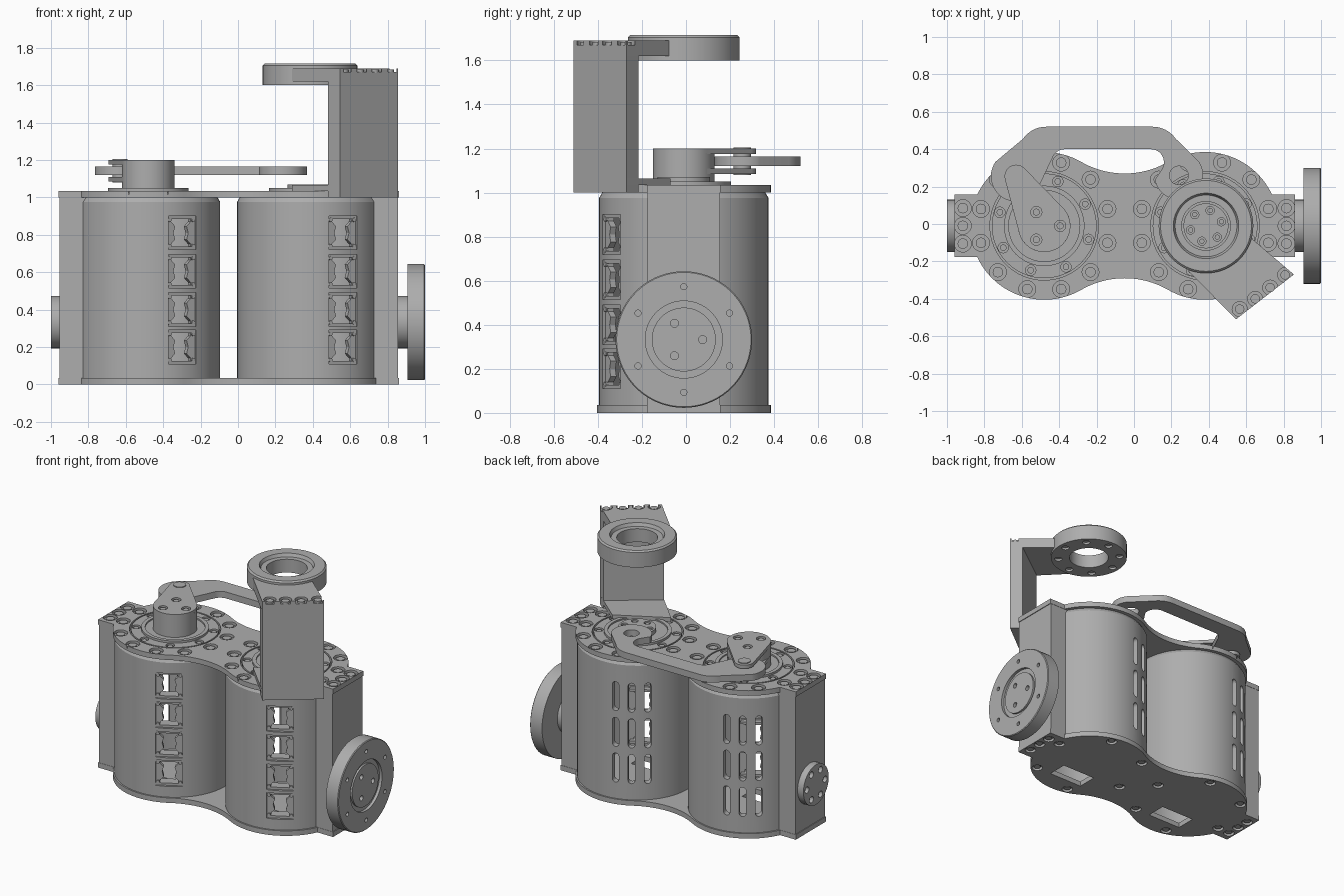
import bpy, bmesh
from math import sin, cos, radians, atan2, degrees
from mathutils import Matrix, Vector

if "Cube" in bpy.data.objects:
    bpy.data.objects.remove(bpy.data.objects["Cube"])

GREY = (0.42, 0.42, 0.42, 1)
mat = bpy.data.materials.new("machined_grey")
mat.use_nodes = True
mat.diffuse_color = GREY
mat.node_tree.nodes["Principled BSDF"].inputs["Base Color"].default_value = GREY

MID, CY, HALF = -0.05, -0.01, 0.43
MOTORS = {"right": MID - HALF, "left": MID + HALF}
PLATE, TOP = 0.035, 1.0
parts = []


# --- helpers ---
def at(x, y, z=0):
    return Matrix.Translation((x, y, z))


def frame(x_axis, y_axis, z_axis, origin):
    m = Matrix((x_axis, y_axis, z_axis)).transposed().to_4x4()
    m.translation = origin
    return m


def arc(center, r, a0, a1, n=16):
    steps = [radians(a0 + (a1 - a0) * i / n) for i in range(n + 1)]
    return [(center[0] + r * cos(a), center[1] + r * sin(a)) for a in steps]


def circle(r, n=24, center=(0, 0)):
    return arc(center, r, 0, 360, n)[:-1]


def rect(w, h):
    return [(-w / 2, -h / 2), (w / 2, -h / 2), (w / 2, h / 2), (-w / 2, h / 2)]


def ring_points(center, r, count, start=0):
    return arc(center, r, start, start + 360, count)[:-1]


def finish(name, bm, matrix=None):
    if matrix:
        bmesh.ops.transform(bm, matrix=matrix, verts=bm.verts)
    bmesh.ops.recalc_face_normals(bm, faces=bm.faces)
    mesh = bpy.data.meshes.new(name)
    bm.to_mesh(mesh)
    bm.free()
    mesh.materials.append(mat)
    obj = bpy.data.objects.new(name, mesh)
    bpy.context.collection.objects.link(obj)
    parts.append(obj)
    return obj


def prisms(name, shapes, matrix=None):
    """Each shape is (outline, bottom, top, placement)."""
    bm = bmesh.new()
    for pts, z0, z1, m in shapes:
        low = [bm.verts.new(m @ Vector((x, y, z0))) for x, y in pts]
        high = [bm.verts.new(m @ Vector((x, y, z1))) for x, y in pts]
        bm.faces.new(low)
        bm.faces.new(high)
        for i in range(len(pts)):
            j = (i + 1) % len(pts)
            bm.faces.new((low[i], low[j], high[j], high[i]))
    return finish(name, bm, matrix)


def prism(name, pts, z0, z1, matrix=None):
    return prisms(name, [(pts, z0, z1, Matrix())], matrix)


def lathe(name, profile, matrix, n=72):
    """Revolve a closed (radius, height) profile around z."""
    bm = bmesh.new()
    rows = [[bm.verts.new((r * x, r * y, z)) for x, y in circle(1, n)] for r, z in profile]
    for k, row in enumerate(rows):
        nxt = rows[(k + 1) % len(rows)]
        if profile[k][0] == 0 and profile[(k + 1) % len(rows)][0] == 0:
            continue
        for i in range(n):
            j = (i + 1) % n
            bm.faces.new((row[i], row[j], nxt[j], nxt[i]))
    bmesh.ops.remove_doubles(bm, verts=bm.verts, dist=1e-5)
    return finish(name, bm, matrix)


def cut(target, shapes, matrix=None):
    cutter = prisms("cutter", shapes, matrix)
    mod = target.modifiers.new("cut", "BOOLEAN")
    mod.operation, mod.solver, mod.object = "DIFFERENCE", "EXACT", cutter
    deps = bpy.context.evaluated_depsgraph_get()
    target.data = bpy.data.meshes.new_from_object(target.evaluated_get(deps))
    target.modifiers.clear()
    parts.remove(cutter)
    bpy.data.objects.remove(cutter)


def holes(points, r, z0, z1):
    return [(circle(r, 20), z0, z1, at(x, y)) for x, y in points]


def screws(name, target, points, face, matrix=None, r=0.045, down=1):
    """Counterbored holes with screw heads set in them."""
    cut(target, holes(points, r, face - 0.02 * down, face + 0.02 * down), matrix)
    prisms(name, holes(points, r * 0.62, face - 0.025 * down, face - 0.006 * down), matrix)


# --- end plates with a waisted outline ---
h, rho, R, END = 0.746, 0.466, 0.395, 0.91
quarter = arc((0, h), rho, -90, -60, 10) + arc((HALF, 0), R, 120, 25, 28)[1:] + [(END, 0.167)]
upper = quarter + [(x, -y) for x, y in reversed(quarter)]
outline = upper + [(-x, y) for x, y in reversed(upper)][1:-1]
outline = [p for i, p in enumerate(outline) if p != outline[i - 1]]
body = at(MID, CY)
bottom_plate = prism("bottom_plate", outline, 0, PLATE, body)
top_plate = prism("top_plate", outline, TOP, TOP + PLATE, body)
cut(top_plate, [(circle(0.29, 64), 0.9, 1.1, at(x, CY)) for x in MOTORS.values()])
cut(bottom_plate, [(rect(0.26, 0.14), -0.1, 0.1, at(x, -0.19)) for x in MOTORS.values()])
ends = [(MID + s * 0.865, CY + y) for s in (-1, 1) for y in (-0.095, 0, 0.095)]
rim = [p for x in MOTORS.values() for p in ring_points((x, CY), 0.35, 12, 15)]
screws("top_screws", top_plate, rim + ends, TOP + PLATE)
screws("bottom_screws", bottom_plate, rim[::2] + ends, 0, r=0.036, down=-1)

# --- end blocks ---
for side, s in (("right", -1), ("left", 1)):
    prism(side + "_end_block", rect(0.15, 0.33), PLATE, TOP, at(MID + s * 0.83, CY))

# --- motor housings with fan windows and vent slots ---
TILT = radians(29)
slot = arc((0, 0.08), 0.022, 0, 180, 8) + arc((0, -0.08), 0.022, 180, 360, 8)
WINDOWS = (0.2, 0.4, 0.605, 0.81)


def radial(x, angle, z):
    out = Vector((sin(angle), -cos(angle), 0))
    return frame((cos(angle), sin(angle), 0), (0, 0, 1), out, (x, CY, z))


strip = [(-0.085, -0.09), (-0.06, -0.09), (-0.06, -0.06), (-0.035, -0.035),
         (-0.045, 0), (-0.035, 0.035), (-0.06, 0.06), (-0.06, 0.09), (-0.085, 0.09)]
for side, x in MOTORS.items():
    shell = lathe(side + "_motor_housing", [(0.385, PLATE), (0.385, 0.975), (0.37, TOP),
                                            (0.34, TOP), (0.34, PLATE)], at(x, CY), 96)
    cut(shell, [(rect(0.17, 0.18), 0.3, 0.45, radial(x, TILT, z)) for z in WINDOWS])
    back = radians(180) + TILT
    cut(shell, [(slot, 0.3, 0.45, radial(x, back + radians(a), z))
                for a in (-15.5, 0, 15.5) for z in (0.25, 0.5, 0.75)])
    fans = []
    for z in WINDOWS:
        m = radial(x, TILT, z)
        fans += [(strip, 0.33, 0.36, m), ([(-a, b) for a, b in strip], 0.33, 0.36, m)]
        for v in (-1, 1):
            fans.append((rect(0.17, 0.016), 0.3, 0.368, m @ at(0, v * 0.082)))
            fans += [(circle(0.011, 12), 0.33, 0.37, m @ at(u * 0.072, v * 0.07)) for u in (-1, 1)]
    prisms(side + "_fan_frames", fans)

    # rotor cap and raised bearing ring
    cap = lathe(side + "_motor_cap", [(0, 0.97), (0.28, 0.97), (0.28, 1.035), (0.215, 1.035),
                                      (0.215, 1.05), (0.19, 1.05), (0.19, 1.04), (0, 1.04)], at(x, CY))
    screws(side + "_cap_screws", cap, ring_points((x, CY), 0.248, 8, 28), 1.035, r=0.028)

# --- crank on the right motor ---
hub = (MOTORS["right"], CY)
pivot, far_pivot = (-0.63, 0.255), (0.24, 0.26)
lean = degrees(atan2(pivot[1] - hub[1], pivot[0] - hub[0]))
tab = arc(hub, 0.14, lean + 70, lean + 290, 32) + arc(pivot, 0.062, lean - 75, lean + 75)
lathe("crank_hub", [(0, 1.03), (0.14, 1.03), (0.14, 1.18), (0, 1.18)], at(*hub))
upper_tab = prism("crank_upper_tab", tab, 1.175, 1.2)
prism("crank_lower_tab", tab, 1.085, 1.11)
screws("crank_screws", upper_tab, ring_points(hub, 0.085, 3), 1.2, r=0.03)
prism("crank_pin", circle(0.04), 1.08, 1.205, at(*pivot))

# --- curved link bar ---
link_shape = (arc(pivot, 0.135, -35, -215, 28) + arc((-0.47, 0.37), 0.15, 145, 90, 10)
              + arc((0.1, 0.37), 0.15, 90, 35, 10) + arc(far_pivot, 0.13, 35, -170, 28)
              + arc((0.09, 0.33), 0.07, -30, 90, 12) + arc((-0.37, 0.33), 0.07, 90, 150, 8))
link = prism("link_bar", link_shape, 1.12, 1.165)
cut(link, holes([far_pivot], 0.05, 1.1, 1.2))

# --- output arm over the left motor ---
axis = (MOTORS["left"] + 0.005, CY)
outer = [(0.545, -0.51), (0.855, -0.27)]
plate_shape = outer + [(0.62, -0.07), (0.29, -0.25)]
prism("arm_column", outer + [(0.79, -0.215), (0.48, -0.44)], TOP, 1.62)
prism("arm_base_plate", plate_shape, 1.035, 1.065)
arm_top = prism("arm_top_plate", plate_shape, 1.62, 1.69)
screws("arm_screws", arm_top, [(0.565, -0.455), (0.648, -0.4), (0.728, -0.34), (0.808, -0.272)],
       1.69, r=0.04)
ring = lathe("arm_ring", [(0.13, 1.6), (0.253, 1.6), (0.253, 1.705), (0.243, 1.715), (0.175, 1.715),
                          (0.165, 1.693), (0.13, 1.693)], at(*axis))
cut(ring, holes(ring_points(axis, 0.205, 8), 0.025, 1.58, 1.615))
output_hub = lathe("output_hub", [(0, 1.03), (0.12, 1.03), (0.12, 1.07), (0, 1.07)], at(*axis))
screws("output_hub_screws", output_hub, ring_points(axis, 0.085, 6, 15), 1.07, r=0.022)

# --- side flanges ---
side_axis = frame((0, 1, 0), (0, 0, 1), (1, 0, 0), (0, CY, 0.333))
prism("flange_neck", circle(0.14, 64), 0.85, 0.92, side_axis)
flange = lathe("side_flange", [(0, 0.905), (0.31, 0.905), (0.31, 0.995), (0.305, 1), (0.175, 1),
                               (0.175, 0.98), (0.145, 0.98), (0.145, 0.993), (0, 0.993)], side_axis)
cut(flange, holes(ring_points((0, 0), 0.085, 3), 0.018, 0.96, 1.1)
    + holes(ring_points((0, 0), 0.24, 6, 30), 0.014, 0.96, 1.1), side_axis)
small = prism("small_side_hub", circle(0.14, 64), -1, -0.95, side_axis)
cut(small, holes(ring_points((0, 0), 0.1, 6), 0.022, -1.1, -0.975), side_axis)

# --- smooth round faces, keep edges crisp ---
bpy.ops.object.select_all(action="DESELECT")
for obj in parts:
    obj.select_set(True)
bpy.context.view_layer.objects.active = parts[0]
bpy.ops.object.shade_smooth_by_angle(angle=radians(30))
